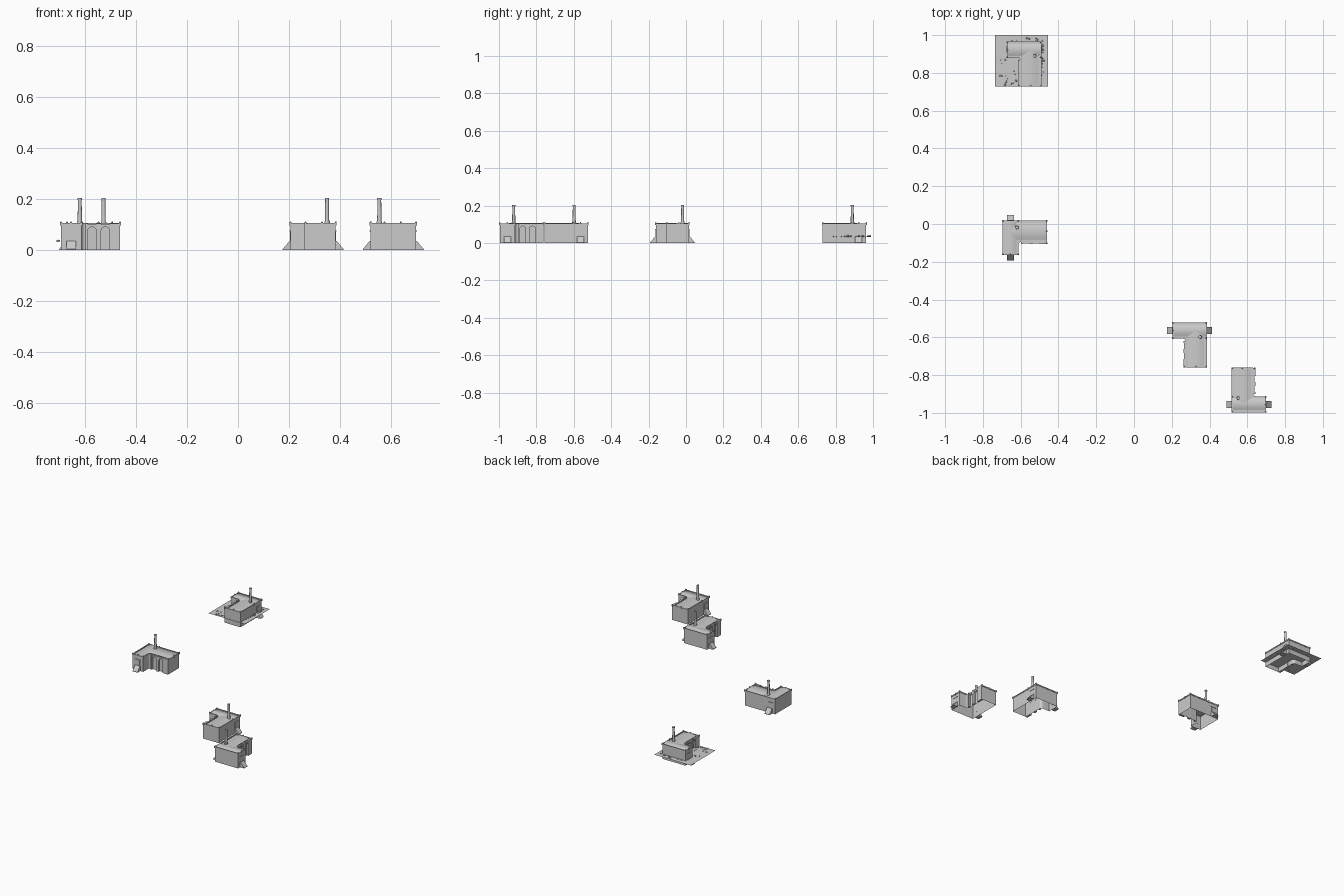
import bpy, bmesh, math, random
from mathutils import Matrix, Vector

if "Cube" in bpy.data.objects:
    bpy.data.objects.remove(bpy.data.objects["Cube"])

random.seed(4)


def make(name, bm, mat, smooth=False):
    bmesh.ops.recalc_face_normals(bm, faces=bm.faces)
    me = bpy.data.meshes.new(name)
    bm.to_mesh(me)
    bm.free()
    me.transform(mat)
    ob = bpy.data.objects.new(name, me)
    bpy.context.collection.objects.link(ob)
    if smooth:
        bpy.ops.object.select_all(action='DESELECT')
        ob.select_set(True)
        bpy.context.view_layer.objects.active = ob
        bpy.ops.object.shade_smooth_by_angle(angle=math.radians(35))
    return ob


def add_box(bm, x0, x1, y0, y1, z0, z1):
    m = Matrix.Translation(((x0 + x1) / 2, (y0 + y1) / 2, (z0 + z1) / 2))
    bmesh.ops.create_cube(bm, size=1, matrix=m @ Matrix.Diagonal((x1 - x0, y1 - y0, z1 - z0, 1)))


def add_prism(bm, pts, direction):
    face = bm.faces.new([bm.verts.new(p) for p in pts])
    ext = bmesh.ops.extrude_face_region(bm, geom=[face])
    bmesh.ops.translate(bm, vec=direction, verts=[v for v in ext["geom"] if isinstance(v, bmesh.types.BMVert)])


def add_cone(bm, x, y, z0, z1, r0, r1, n=12):
    bmesh.ops.create_cone(bm, cap_ends=True, segments=n, radius1=r0, radius2=r1, depth=z1 - z0,
                          matrix=Matrix.Translation((x, y, (z0 + z1) / 2)))


# Local layout: wing runs along -y, stem runs along +x from its upper end
WING_W, WING_L, STEM_L, STEM_W, PIER_Y = 0.08, 0.177, 0.232, 0.108, -0.122
WALL_TOP, CREST, RAMP_Z = 0.099, 0.106, 0.035


def footprint():
    r = 0.018
    pts = [(0, 0), (0, -WING_L), (WING_W, -WING_L)]
    # Rounded inner corner
    for i in range(6):
        a = math.pi - i * math.pi / 10
        pts.append((WING_W + r + r * math.cos(a), -STEM_W - r + r * math.sin(a)))
    return pts + [(STEM_L, -STEM_W), (STEM_L, 0)]


def arch(a0, a1, n=10):
    return [(a0 + (a1 - a0) * i / n, WALL_TOP - 0.002 + (CREST - WALL_TOP + 0.002) * math.sin(math.pi * i / n))
            for i in range(n + 1)]


def building(label, x, y, angle):
    mat = Matrix.Translation((x, y, 0)) @ Matrix.Rotation(math.radians(angle), 4, 'Z')
    outline = footprint()

    # Wall shell, open underneath
    bm = bmesh.new()
    add_prism(bm, [(px, py, 0) for px, py in outline], (0, 0, WALL_TOP))
    low = [f for f in bm.faces if all(v.co.z < 0.001 for v in f.verts)]
    bmesh.ops.delete(bm, geom=low, context='FACES_ONLY')
    make(label + "_walls", bm, mat, True)

    # Low vaulted roofs over wing and stem
    bm = bmesh.new()
    add_prism(bm, [(a, -0.002, z) for a, z in arch(0.004, WING_W - 0.002)], (0, 0.004 - WING_L, 0))
    add_prism(bm, [(0.04, a, z) for a, z in arch(-STEM_W, -0.004)], (STEM_L - 0.042, 0, 0))
    make(label + "_roof", bm, mat, True)

    # Cornice following the wall line
    bm = bmesh.new()
    n = len(outline)
    for i in range(n):
        a, b = Vector((*outline[i], 0)), Vector((*outline[(i + 1) % n], 0))
        d = b - a
        m = (Matrix.Translation((a + b) / 2 + Vector((0, 0, 0.1015))) @
             Matrix.Rotation(math.atan2(d.y, d.x), 4, 'Z') @ Matrix.Diagonal((d.length + 0.003, 0.005, 0.008, 1)))
        bmesh.ops.create_cube(bm, size=1, matrix=m)
    make(label + "_cornice", bm, mat)

    # Finials on corners and gable centres
    bm = bmesh.new()
    for fx, fy in [(0, 0), (WING_W, 0), (STEM_L, 0), (STEM_L, -STEM_W / 2), (STEM_L, PIER_Y + 0.004),
                   (0, -WING_L), (WING_W, -WING_L), (WING_W / 2, -WING_L)]:
        add_box(bm, fx - 0.004, fx + 0.004, fy - 0.004, fy + 0.004, 0.096, 0.108)
        add_cone(bm, fx, fy, 0.108, 0.112, 0.004, 0.001, 8)
    make(label + "_finials", bm, mat)

    # Piers with arched heads over the two bays
    bm = bmesh.new()
    piers = [(0.096, 0.106), (0.138, 0.158), (0.19, STEM_L)]
    for x0, x1 in piers:
        add_box(bm, x0, x1, PIER_Y, -STEM_W + 0.001, 0, 0.104)
    for (_, x0), (x1, _) in zip(piers, piers[1:]):
        c, r = (x0 + x1) / 2, (x1 - x0) / 2
        pts = [(x0, PIER_Y + 0.004, 0.1), (x1, PIER_Y + 0.004, 0.1)]
        pts += [(c + r * math.cos(math.pi * i / 8), PIER_Y + 0.004, 0.077 + 0.013 * math.sin(math.pi * i / 8))
                for i in range(9)]
        add_prism(bm, pts, (0, 0.011, 0))
    make(label + "_piers", bm, mat)

    # Ramps and doors at both ends of the wing
    ramps, doors = bmesh.new(), bmesh.new()
    for y0, s in ((0, 1), (-WING_L, -1)):
        add_prism(ramps, [(0.0215, y0, 0), (0.0215, y0 + s * 0.031, 0), (0.0215, y0 + s * 0.031, 0.003),
                          (0.0215, y0 + s * 0.004, RAMP_Z), (0.0215, y0, RAMP_Z)], (0.037, 0, 0))
        ya, yb = sorted((y0 - s * 0.001, y0 + s * 0.0015))
        add_box(doors, 0.026, 0.054, ya, yb, RAMP_Z, 0.072)
        ya, yb = sorted((y0 - s * 0.001, y0 + s * 0.004))
        add_box(doors, 0.021, 0.059, ya, yb, 0.072, 0.0755)
    make(label + "_ramps", ramps, mat)
    make(label + "_doors", doors, mat)

    # Tapered chimney with base and rim
    bm = bmesh.new()
    add_cone(bm, 0.074, -0.034, 0.095, 0.196, 0.009, 0.0072)
    add_cone(bm, 0.074, -0.034, 0.196, 0.203, 0.0085, 0.0085)
    add_cone(bm, 0.074, -0.034, 0.095, 0.112, 0.0115, 0.0105)
    make(label + "_chimney", bm, mat, True)


building("west_house", -0.694, 0.016, 0)
building("centre_house", 0.383, -0.524, -90)
building("south_house", 0.52, -0.995, 90)
building("north_house", -0.493, 0.963, -90)

# Thin ground sheet around the north house
bm = bmesh.new()
bmesh.ops.create_grid(bm, x_segments=1, y_segments=1, size=0.5,
                      matrix=Matrix.Translation((-0.596, 0.864, 0.033)) @ Matrix.Diagonal((0.28, 0.272, 1, 1)))
make("ground_sheet", bm, Matrix())

# Small rubble scattered on the sheet
bm = bmesh.new()
zones = [(-0.488, -0.478, 0.74, 0.97, 14), (-0.69, -0.62, 0.735, 0.77, 9),
         (-0.715, -0.63, 0.78, 0.87, 8), (-0.66, -0.5, 0.968, 0.985, 7)]
for x0, x1, y0, y1, count in zones:
    for _ in range(count):
        r = random.uniform(0.002, 0.006)
        m = (Matrix.Translation((random.uniform(x0, x1), random.uniform(y0, y1), 0.033 + r * 0.6)) @
             Matrix.Rotation(random.uniform(0, 6.28), 4, 'Z') @ Matrix.Diagonal((r * 1.3, r, r, 1)))
        bmesh.ops.create_icosphere(bm, subdivisions=1, radius=1, matrix=m)
make("rubble", bm, Matrix())
